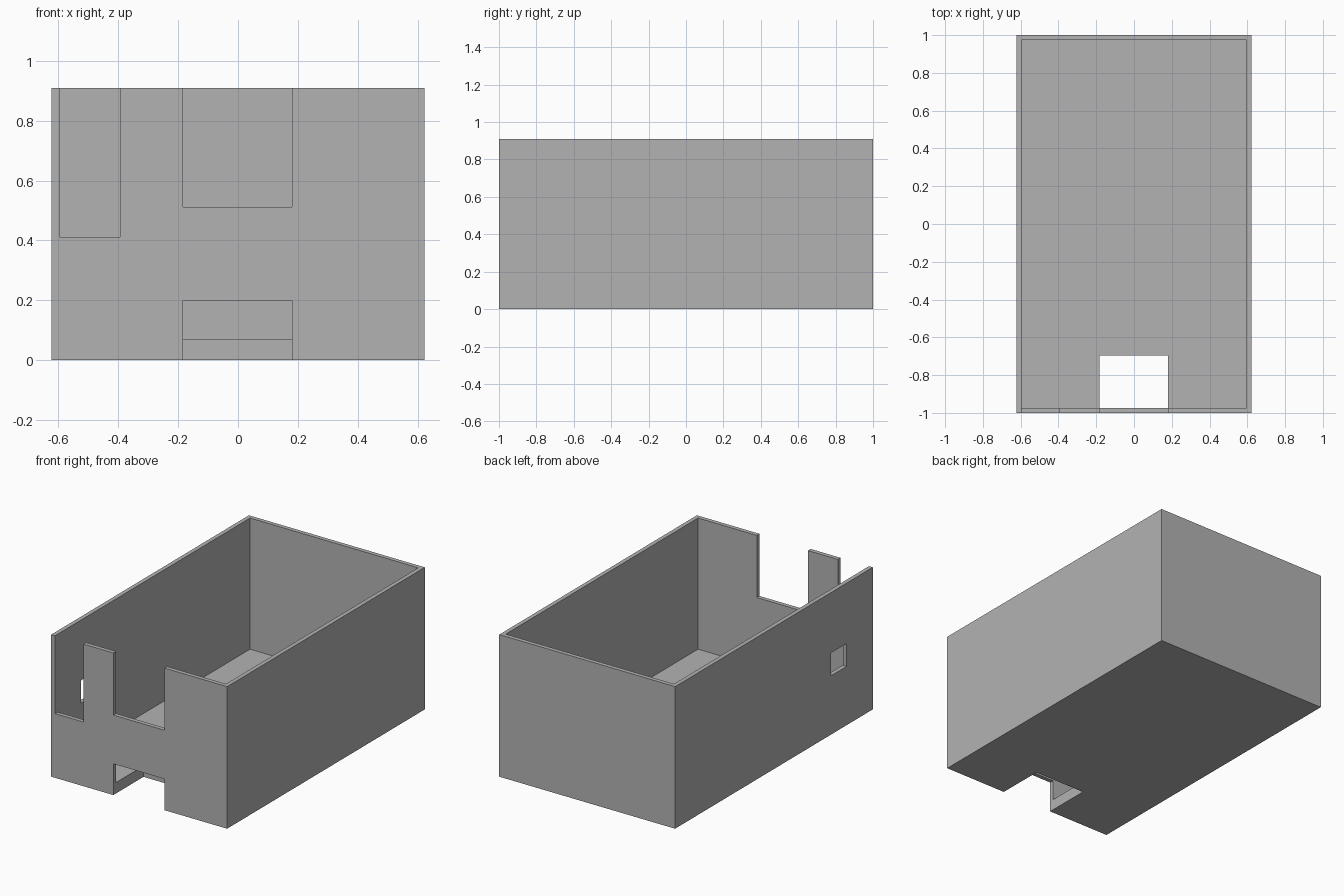
import bpy

# Remove the default cube only
default = bpy.data.objects.get("Cube")
if default:
    bpy.data.objects.remove(default, do_unlink=True)

W, L, H = 0.623, 1.0, 0.91    # half width, half length, height
WALL, FLOOR = 0.027, 0.07
IN_X, IN_Y = W - WALL, L - WALL
OVER = 0.1                    # how far cutters reach past the shell

grey = bpy.data.materials.new("plain grey")
grey.use_nodes = True
colour = (0.45, 0.45, 0.45, 1)
grey.diffuse_color = colour
grey.node_tree.nodes["Principled BSDF"].inputs["Base Color"].default_value = colour


def box(name, x, y, z):
    """Box from (min, max) ranges on each axis."""
    centre = [(a + b) / 2 for a, b in (x, y, z)]
    bpy.ops.mesh.primitive_cube_add(size=1, location=centre)
    ob = bpy.context.object
    ob.name = name
    ob.scale = [b - a for a, b in (x, y, z)]
    bpy.ops.object.transform_apply(location=True, rotation=False, scale=True)
    ob.data.materials.append(grey)
    return ob


def cut(target, name, x, y, z):
    """Subtract a box from the target and discard the cutter."""
    cutter = box(name, x, y, z)
    cutter.hide_render = True
    mod = target.modifiers.new(name, 'BOOLEAN')
    mod.operation = 'DIFFERENCE'
    mod.solver = 'EXACT'
    mod.object = cutter
    bpy.context.view_layer.objects.active = target
    bpy.ops.object.modifier_apply(modifier=mod.name)
    bpy.data.objects.remove(cutter, do_unlink=True)


# Open-topped enclosure
shell = box("enclosure", (-W, W), (-L, L), (0, H))
cut(shell, "cavity", (-IN_X, IN_X), (-IN_Y, IN_Y), (FLOOR, H + OVER))

# Front wall openings: centre notch and tall slot beside the side wall
front = (-L - OVER, -IN_Y + OVER)
cut(shell, "centre_notch", (-0.183, 0.18), front, (0.512, H + OVER))
cut(shell, "side_slot", (-IN_X, -0.395), front, (0.411, H + OVER))

# Opening through the floor and the foot of the front wall
cut(shell, "floor_opening", (-0.183, 0.18), (-L - OVER, -0.695), (-OVER, 0.2))

# Small window in the side wall
cut(shell, "side_window", (-W - OVER, -IN_X + OVER), (-0.735, -0.575), (0.377, 0.523))
